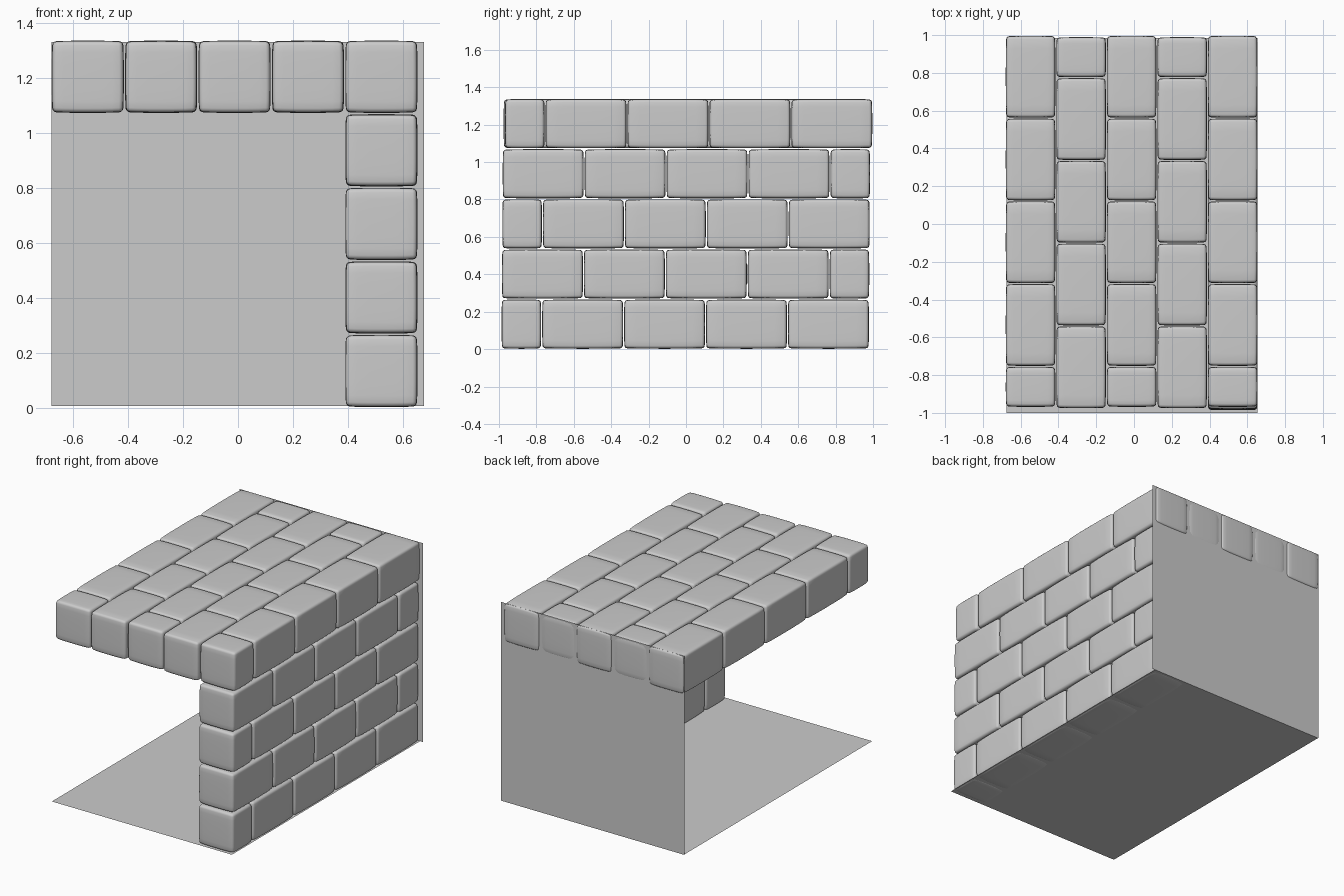
import bpy, bmesh
from mathutils import Vector

if "Cube" in bpy.data.objects:
    bpy.data.objects.remove(bpy.data.objects["Cube"])


def finish(bm, name):
    mesh = bpy.data.meshes.new(name)
    bm.to_mesh(mesh)
    bm.free()
    obj = bpy.data.objects.new(name, mesh)
    bpy.context.collection.objects.link(obj)
    return obj


def brick(name, lo, hi, round_r=0.014, bulge=0.006):
    """Rounded brick with slightly pillowed faces, filling the box lo..hi."""
    lo, hi = Vector(lo), Vector(hi)
    half, mid = (hi - lo) / 2, (lo + hi) / 2
    bm = bmesh.new()
    bmesh.ops.create_cube(bm, size=2)
    for v in bm.verts:
        v.co = Vector(c * h for c, h in zip(v.co, half))
    bmesh.ops.bevel(bm, geom=bm.edges[:], offset=round_r, segments=3,
                    profile=0.5, affect='EDGES')
    # split the big faces so that they can bulge
    for axis in range(3):
        normal = Vector((0, 0, 0))
        normal[axis] = 1
        for t in (-0.7, -0.35, 0, 0.35, 0.7):
            bmesh.ops.bisect_plane(bm, geom=bm.verts[:] + bm.edges[:] + bm.faces[:],
                                   plane_co=normal * (t * half[axis]), plane_no=normal)
    for v in bm.verts:
        u = [c / h for c, h in zip(v.co, half)]
        for a in range(3):
            fall = (u[a - 1] ** 4 + u[a - 2] ** 4) / 2
            v.co[a] -= u[a] * bulge * fall
        v.co += mid
    for f in bm.faces:
        f.smooth = True
    return finish(bm, name)


def course(name, x, z, start, half_first):
    """One row of four whole bricks and a half brick along y."""
    whole, short, gap = 0.433, 0.212, 0.005
    lengths = [short] + [whole] * 4 if half_first else [whole] * 4 + [short]
    y = start
    for i, length in enumerate(lengths):
        brick(f"{name}_{i + 1}", (x, y, z), (x + SIZE, y + length, z + SIZE))
        y += length + gap


def sheet(name, corners):
    bm = bmesh.new()
    bm.faces.new([bm.verts.new(c) for c in corners])
    return finish(bm, name)


SIZE, PITCH = 0.263, 0.2675

# Roof: five rows of bricks side by side
for c in range(5):
    course(f"roof_brick_row_{c + 1}", -0.679 + c * PITCH, 1.074,
           -0.968 if c % 2 == 0 else -0.975, c % 2 == 0)

# Right wall: four courses under the roof's last row
for r in range(4):
    course(f"wall_brick_course_{r + 1}", -0.679 + 4 * PITCH, 0.002 + r * 0.268,
           -0.986 + 0.002 * r, r % 2 == 0)

# Thin floor and back panels
sheet("floor_panel", [(-0.675, -1, 0.006), (0.655, -1, 0.006),
                      (0.655, 0.986, 0.006), (-0.675, 0.986, 0.006)])
sheet("back_panel", [(-0.68, 0.986, 0.006), (0.678, 0.986, 0.006),
                     (0.678, 0.986, 1.333), (-0.68, 0.986, 1.333)])
